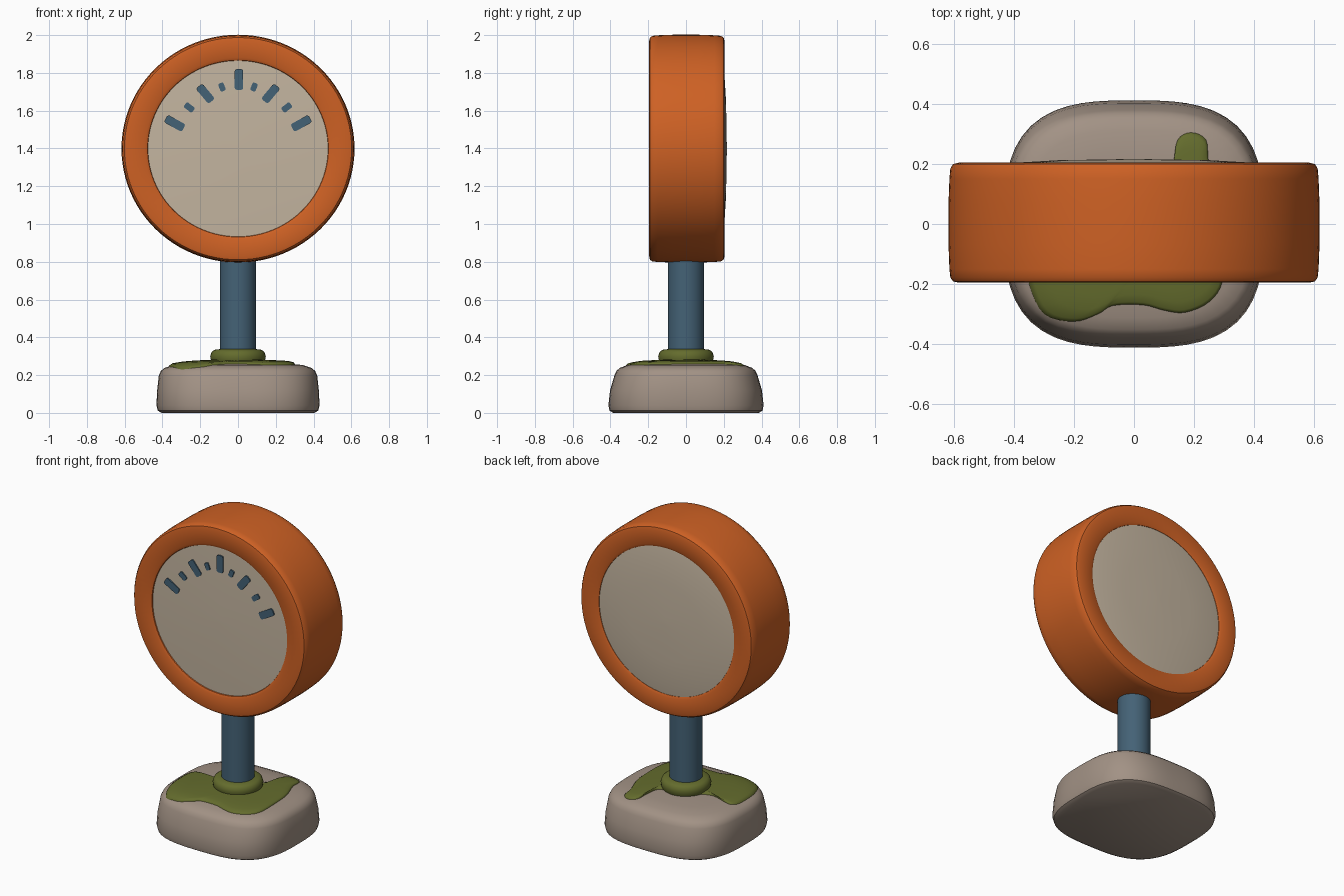
import bpy, bmesh, math
from mathutils import Matrix, Vector

if "Cube" in bpy.data.objects:
    bpy.data.objects.remove(bpy.data.objects["Cube"])


def material(name, r, g, b):
    lin = [((c / 255 + 0.055) / 1.055) ** 2.4 for c in (r, g, b)]
    m = bpy.data.materials.new(name)
    m.diffuse_color = (*lin, 1)
    m.use_nodes = True
    m.node_tree.nodes["Principled BSDF"].inputs["Base Color"].default_value = m.diffuse_color
    return m


ORANGE = material("orange", 206, 97, 36)
CREAM = material("cream", 196, 181, 160)
STONE = material("stone", 162, 146, 133)
BLUE = material("slate_blue", 68, 98, 118)
MOSS = material("moss_green", 100, 108, 45)


def finish(name, bm, mat, angle=40):
    bmesh.ops.recalc_face_normals(bm, faces=bm.faces)
    me = bpy.data.meshes.new(name)
    bm.to_mesh(me)
    bm.free()
    me.materials.append(mat)
    ob = bpy.data.objects.new(name, me)
    bpy.context.collection.objects.link(ob)
    bpy.ops.object.select_all(action='DESELECT')
    ob.select_set(True)
    bpy.context.view_layer.objects.active = ob
    bpy.ops.object.shade_smooth_by_angle(angle=math.radians(angle))
    return ob


def loft(name, rings, mat, power=2, n=64, closed=False, matrix=None, angle=40):
    """Stack (rx, ry, z) superellipse rings; closed joins the last to the first."""
    bm = bmesh.new()
    loops = []
    for rx, ry, z in rings:
        loop = []
        for i in range(n):
            a = 2 * math.pi * i / n
            c, s = math.cos(a), math.sin(a)
            k = (abs(c) ** power + abs(s) ** power) ** (-1 / power)
            loop.append(bm.verts.new((rx * c * k, ry * s * k, z)))
        loops.append(loop)
    pairs = list(zip(loops, loops[1:]))
    if closed:
        pairs.append((loops[-1], loops[0]))
    else:
        bm.faces.new(loops[0])
        bm.faces.new(loops[-1])
    for a, b in pairs:
        for i in range(n):
            j = (i + 1) % n
            bm.faces.new((a[i], a[j], b[j], b[i]))
    if matrix:
        bm.transform(matrix)
    return finish(name, bm, mat, angle)


# stone base: rounded, slightly tapering block with a gently domed top
TOP = [(0.97, 0.2), (0.945, 0.222), (0.9, 0.238), (0.8, 0.253),
       (0.6, 0.262), (0.3, 0.268), (0.03, 0.27)]
base = [(0.405, 0.385, 0), (0.425, 0.405, 0.012), (0.432, 0.411, 0.04), (0.428, 0.402, 0.12)]
base += [(0.432 * s, 0.39 * s, z) for s, z in TOP]
loft("base", base, STONE, power=3)


def base_height(x, y):
    s = (abs(x / 0.432) ** 3 + abs(y / 0.39) ** 3) ** (1 / 3)
    for (s0, z0), (s1, z1) in zip(TOP, TOP[1:]):
        if s >= s1:
            return z1 + (z0 - z1) * (min(s, s0) - s1) / (s0 - s1)
    return 0.27


# moss patch draped over the base top
outline = [(-.35, -.2), (-.3, -.3), (-.2, -.325), (-.12, -.3), (-.07, -.272), (.03, -.27),
           (.1, -.288), (.17, -.295), (.25, -.26), (.295, -.19), (.3, -.05), (.29, .08),
           (.25, .2), (.24, .28), (.19, .305), (.145, .28), (.13, .2), (.1, .12),
           (-.05, .1), (-.12, .05), (-.2, .012), (-.32, .035), (-.36, 0), (-.365, -.1)]
pts = [Vector(p) for p in outline]
edge = []
for i in range(len(pts)):
    a, b, c, d = (pts[(i + k) % len(pts)] for k in (-1, 0, 1, 2))
    for t in (0, 0.25, 0.5, 0.75):
        edge.append(0.5 * (2 * b + (c - a) * t + (2 * a - 5 * b + 4 * c - d) * t * t
                           + (3 * b - a - 3 * c + d) * t ** 3))
bm = bmesh.new()
mid = Vector((0.1, -0.05))
loops = []
for f, lift in ((1, -0.006), (0.995, 0.005), (0.96, 0.01), (0.85, 0.013), (0.7, 0.014),
                (0.5, 0.014), (0.25, 0.014)):
    loop = []
    for e in edge:
        p = mid + (e - mid) * f
        loop.append(bm.verts.new((p.x, p.y, base_height(p.x, p.y) + lift)))
    loops.append(loop)
for a, b in zip(loops, loops[1:]):
    for i in range(len(edge)):
        j = (i + 1) % len(edge)
        bm.faces.new((a[i], a[j], b[j], b[i]))
bm.faces.new(loops[-1])
finish("moss_patch", bm, MOSS, 60)

# mossy collar and post
loft("collar", [(r, r, z) for r, z in
                ((0.13, 0.25), (0.143, 0.275), (0.147, 0.3), (0.14, 0.322),
                 (0.125, 0.334), (0.09, 0.338))], MOSS, n=48, angle=60)
loft("post", [(0.096, 0.096, 0.24), (0.096, 0.096, 0.86)], BLUE, n=48)

# round head: local z becomes the front direction (-y)
HEAD = Matrix.Translation((0, 0, 1.399)) @ Matrix.Rotation(math.pi / 2, 4, 'X')
rim = [(0.462, 0.17), (0.468, 0.187), (0.482, 0.194), (0.57, 0.195), (0.588, 0.191),
       (0.597, 0.178), (0.6, 0.15), (0.603, 0.07), (0.603, -0.07), (0.6, -0.15),
       (0.597, -0.185), (0.588, -0.199), (0.57, -0.204), (0.482, -0.203),
       (0.468, -0.196), (0.462, -0.17)]
loft("head_rim", [(r * 1.023, r, z) for r, z in rim], ORANGE, n=96, closed=True, matrix=HEAD)

# dial body: nearly flat front face, slightly domed back
dial = [(0.02, 0.19), (0.3, 0.187), (0.468, 0.181), (0.468, -0.194),
        (0.4, -0.203), (0.25, -0.212), (0.02, -0.216)]
loft("dial", [(r * 1.02, r, z) for r, z in dial], CREAM, n=96, matrix=HEAD)

# scale marks: x, z, tilt, length, width; mirrored left to right
marks = [(0.005, 1.765, 90, 0.11, 0.045), (0.085, 1.725, 68, 0.045, 0.03),
         (0.173, 1.69, 50, 0.105, 0.045), (0.258, 1.617, 38, 0.055, 0.033),
         (0.335, 1.533, 29, 0.108, 0.045)]
for k, (x, z, tilt, length, width) in enumerate(marks):
    for side, sign in (("right", 1), ("left", -1)):
        if k == 0 and sign < 0:
            continue
        m = (Matrix.Translation((x * sign, -0.1885, z))
             @ Matrix.Rotation(math.radians(-tilt * sign), 4, 'Y')
             @ Matrix.Diagonal((length, 0.008, width, 1)))
        bm = bmesh.new()
        bmesh.ops.create_cube(bm, size=1, matrix=m)
        up = [e for e in bm.edges if abs((e.verts[0].co - e.verts[1].co).length - 0.008) < 1e-4]
        bmesh.ops.bevel(bm, geom=up, offset=width * 0.25, segments=2, profile=0.5,
                        affect='EDGES')
        finish("scale_mark_%s_%d" % (side, k), bm, BLUE)
